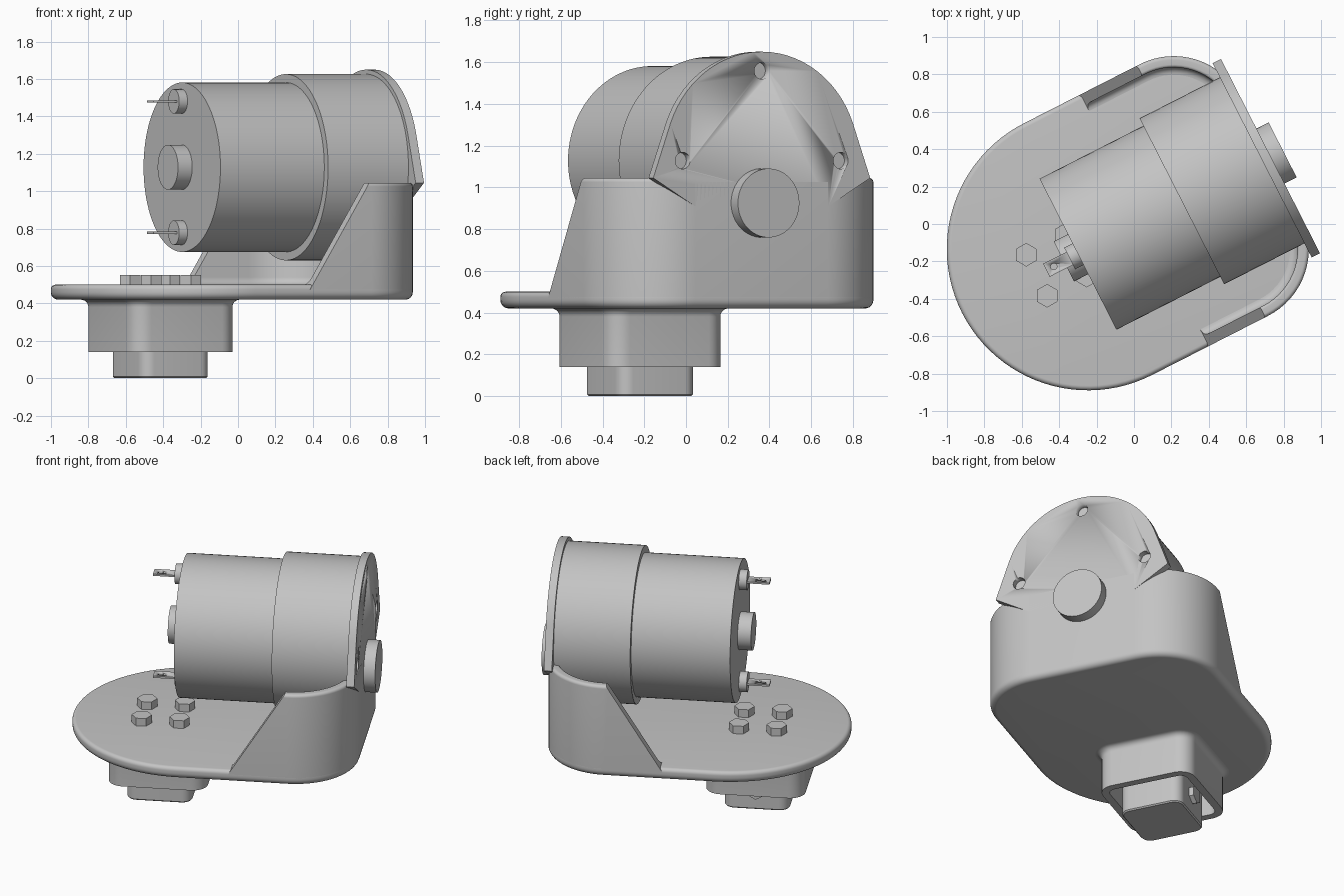
import bpy, bmesh
from math import sin, cos, radians, pi
from mathutils import Matrix, Vector

if "Cube" in bpy.data.objects:
    bpy.data.objects.remove(bpy.data.objects["Cube"], do_unlink=True)

grey = bpy.data.materials.new("light_grey")
grey.use_nodes = True
grey.diffuse_color = (0.55, 0.55, 0.55, 1)
grey.node_tree.nodes["Principled BSDF"].inputs["Base Color"].default_value = (0.55, 0.55, 0.55, 1)

# Parts are built with the motor axis along x, then the whole assembly is turned
TURN = Matrix.Rotation(radians(27), 4, 'Z') @ Matrix.Translation((0, -0.008, 0))
AXIS_Z = 1.128


def finish(name, bm):
    bmesh.ops.recalc_face_normals(bm, faces=bm.faces)
    bm.transform(TURN)
    mesh = bpy.data.meshes.new(name)
    bm.to_mesh(mesh)
    bm.free()
    mesh.materials.append(grey)
    obj = bpy.data.objects.new(name, mesh)
    bpy.context.collection.objects.link(obj)
    bpy.ops.object.select_all(action='DESELECT')
    obj.select_set(True)
    bpy.context.view_layer.objects.active = obj
    bpy.ops.object.shade_smooth_by_angle(angle=radians(30))
    return obj


def arc(x, y, r, start, end, n=6):
    angles = [radians(start + (end - start) * i / n) for i in range(n + 1)]
    return [(x + r * cos(t), y + r * sin(t)) for t in angles]


def body_outline(d):
    return (arc(-0.28, 0, 0.755 + d, 90, 270, 48) + arc(0.415, -0.355, 0.4 + d, 270, 360, 16)
            + arc(0.415, 0.355, 0.4 + d, 0, 90, 16))


def rounded_square(cx, half, r):
    k = half - r

    def outline(d):
        pts = []
        for i, (sx, sy) in enumerate([(1, 1), (-1, 1), (-1, -1), (1, -1)]):
            pts += arc(cx + sx * k, sy * k, r + d, 90 * i, 90 * i + 90, 8)
        return pts
    return outline


def loft(outline, profile, closed=False):
    """Skin offset outlines given as (offset, height) pairs."""
    bm = bmesh.new()
    rings = [[bm.verts.new((x, y, z)) for x, y in outline(d)] for d, z in profile]
    pairs = list(zip(rings, rings[1:]))
    if closed:
        pairs.append((rings[-1], rings[0]))
    else:
        bm.faces.new(rings[0])
        bm.faces.new(rings[-1])
    for lo, hi in pairs:
        for i in range(len(lo)):
            j = (i + 1) % len(lo)
            bm.faces.new((lo[i], lo[j], hi[j], hi[i]))
    return bm


def cylinder(name, axis, start, end, r, p, q, sides=64, spin=0):
    """Cylinder along an axis; p and q are the other two coordinates in order."""
    bm = bmesh.new()
    bmesh.ops.create_cone(bm, cap_ends=True, segments=sides, radius1=r, radius2=r, depth=abs(end - start))
    mid = (start + end) / 2
    rot, loc = {
        'X': (Matrix.Rotation(pi / 2, 4, 'Y'), (mid, p, q)),
        'Y': (Matrix.Rotation(pi / 2, 4, 'X'), (p, mid, q)),
        'Z': (Matrix.Identity(4), (p, q, mid)),
    }[axis]
    bm.transform(Matrix.Translation(loc) @ rot @ Matrix.Rotation(radians(spin), 4, 'Z'))
    return finish(name, bm)


def cut(obj, cutter):
    mod = obj.modifiers.new("cut", 'BOOLEAN')
    mod.operation = 'DIFFERENCE'
    mod.solver = 'EXACT'
    mod.object = cutter
    bpy.ops.object.select_all(action='DESELECT')
    bpy.context.view_layer.objects.active = obj
    obj.select_set(True)
    bpy.ops.object.modifier_apply(modifier=mod.name)
    bpy.data.objects.remove(cutter, do_unlink=True)


# Base plate with rounded rim
finish("base_plate", loft(body_outline, arc(-0.04, 0.46, 0.04, -90, 0) + arc(-0.025, 0.475, 0.025, 0, 90)))

# Curved wall, trimmed by a sloping plane
bm = loft(body_outline, [(0, 0.465)] + arc(-0.02, 1.025, 0.02, 0, 90) + arc(-0.045, 1.03, 0.015, 90, 180)
          + arc(-0.10, 0.54, 0.04, 0, -90) + [(-0.10, 0.465)], closed=True)
bmesh.ops.bisect_plane(bm, geom=bm.verts[:] + bm.edges[:] + bm.faces[:], dist=1e-5,
                       plane_co=Vector((0.06, 0, 0.5)), plane_no=Vector((0.545, 0, -0.34)).normalized(),
                       clear_inner=True)
bmesh.ops.holes_fill(bm, edges=[e for e in bm.edges if e.is_boundary])
finish("mounting_wall", bm)

# Front flange: round top, flared sides, sloping lower corners
bm = bmesh.new()
shape = [(0.36, 0.91), (0.583, 1.045)] + arc(0, AXIS_Z, 0.522, 20, 160, 28) + [(-0.583, 1.045), (-0.36, 0.91)]
face = bm.faces.new([bm.verts.new((0.765, y, z)) for y, z in shape])
out = bmesh.ops.extrude_face_region(bm, geom=[face])
bmesh.ops.translate(bm, vec=(0.05, 0, 0), verts=[v for v in out["geom"] if isinstance(v, bmesh.types.BMVert)])
flange = finish("flange", bm)
for angle in (0, 90, 180):
    y, z = 0.425 * cos(radians(angle)), AXIS_Z + 0.43 * sin(radians(angle))
    cut(flange, cylinder("hole_cutter", 'X', 0.775, 0.9, 0.04, y, z, 24))

# Motor and gearbox
cylinder("motor_can", 'X', -0.34, 0.30, 0.453, 0, AXIS_Z, 96)
cylinder("gearbox", 'X', 0.283, 0.767, 0.498, 0, AXIS_Z, 96)
cylinder("output_shaft", 'X', 0.80, 0.888, 0.165, 0, 0.925)
cylinder("rear_bearing", 'X', -0.425, -0.33, 0.12, 0, AXIS_Z)

# Electrical terminals
for name, z in (("upper", 1.48), ("lower", 0.778)):
    cylinder(name + "_terminal_collar", 'X', -0.39, -0.33, 0.065, 0, z, 32)
    bm = bmesh.new()
    bmesh.ops.create_cube(bm, size=1)
    bm.transform(Matrix.Translation((-0.455, 0, z)) @ Matrix.Diagonal((0.15, 0.078, 0.012, 1)))
    tab = finish(name + "_terminal_tab", bm)
    cut(tab, cylinder("tab_cutter", 'Z', z - 0.05, z + 0.05, 0.017, -0.485, 0, 16))

# Hex bolts on the base
for i, x in enumerate((-0.588, -0.35)):
    for j, y in enumerate((-0.123, 0.123)):
        cylinder(f"hex_bolt_{i}{j}", 'Z', 0.49, 0.553, 0.063, x, y, 6, -27)

# Hollow socket beneath, with a square post and its set screw
finish("socket", loft(rounded_square(-0.47, 0.312, 0.10),
                      [(0.04, 0.43)] + arc(0.04, 0.38, 0.04, 90, 180)
                      + [(0, 0.14), (-0.05, 0.14), (-0.05, 0.40)]))
finish("square_post", loft(rounded_square(-0.47, 0.205, 0.065), [(-0.008, 0), (0, 0.008), (0, 0.41)]))
cylinder("set_screw", 'Y', 0.19, 0.235, 0.06, -0.47, 0.14, 6)
